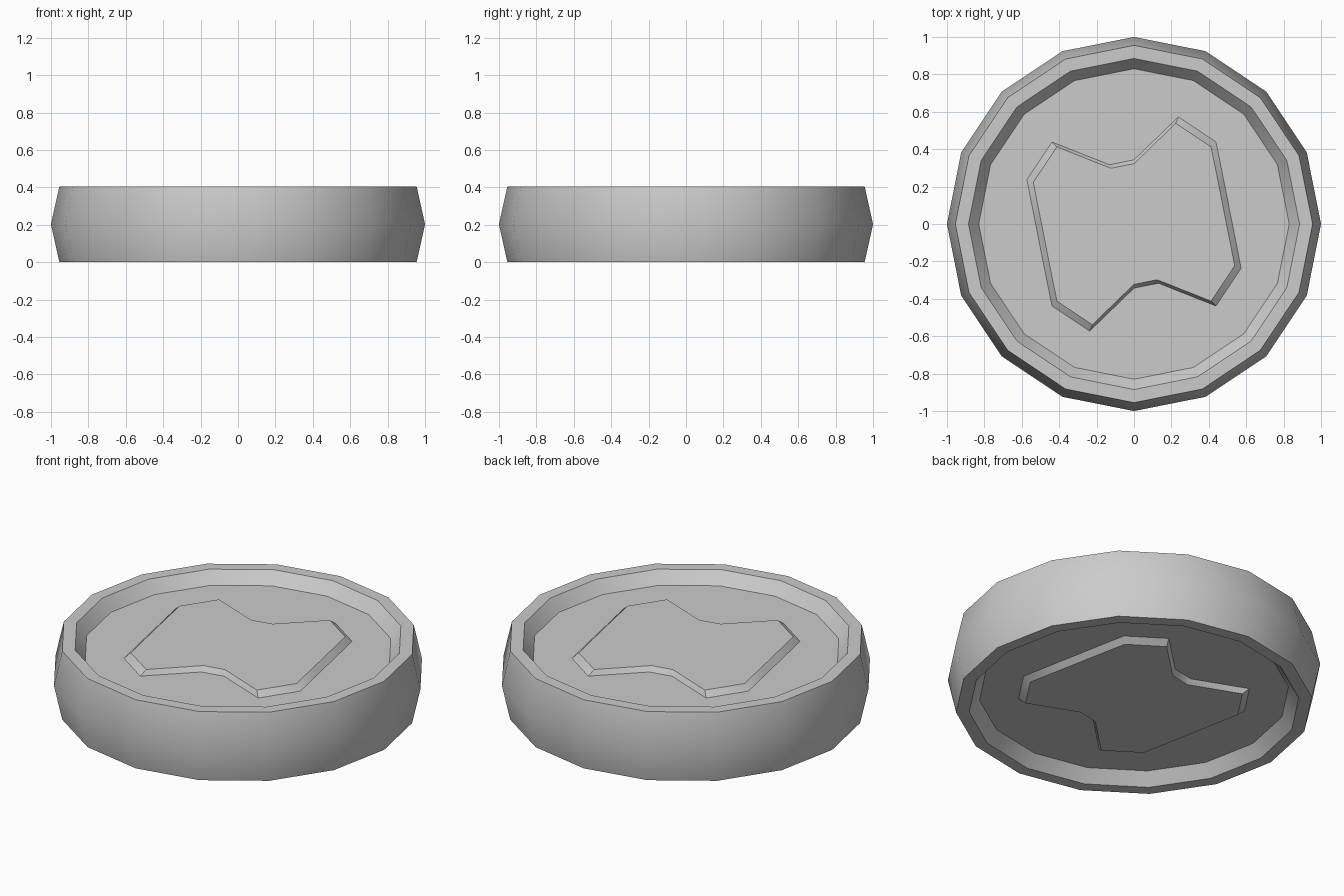
import bpy, bmesh, math

if "Cube" in bpy.data.objects:
    bpy.data.objects.remove(bpy.data.objects["Cube"])

SIDES = 16
HEIGHT = 0.405
MID = HEIGHT / 2

# Raised emblem radius at each of the 16 directions, repeating after half a turn
SIDE, TIP, NOTCH = 0.526, 0.62, 0.343
EMBLEM = [SIDE, SIDE, TIP, TIP, NOTCH, NOTCH, TIP, TIP] * 2


def ring(bm, radii, z):
    return [bm.verts.new((r * math.cos(2 * math.pi * i / SIDES),
                          r * math.sin(2 * math.pi * i / SIDES), z))
            for i, r in enumerate(radii)]


def bridge(bm, a, b):
    for i in range(SIDES):
        j = (i + 1) % SIDES
        bm.faces.new((a[i], a[j], b[j], b[i]))


# Half profile from the emblem top out to the mid edge: (radii, distance from mid plane)
half = [
    ([r * 0.94 for r in EMBLEM], MID - 0.04),   # emblem top
    (EMBLEM, MID - 0.07),                       # emblem foot
    ([0.83] * SIDES, MID - 0.07),               # recess floor
    ([0.885] * SIDES, MID),                     # rim inner edge
    ([0.955] * SIDES, MID),                     # rim outer edge
]

bm = bmesh.new()
profile = ([(r, MID + h) for r, h in half] + [([1.0] * SIDES, MID)]
           + [(r, MID - h) for r, h in reversed(half)])
rings = [ring(bm, r, z) for r, z in profile]
for a, b in zip(rings, rings[1:]):
    bridge(bm, a, b)
bm.faces.new(rings[0])
bm.faces.new(rings[-1])
bmesh.ops.recalc_face_normals(bm, faces=bm.faces)

mesh = bpy.data.meshes.new("coin")
bm.to_mesh(mesh)
bm.free()
coin = bpy.data.objects.new("coin", mesh)
bpy.context.collection.objects.link(coin)

# Smooth round edge, crisp rim and emblem
bpy.context.view_layer.objects.active = coin
coin.select_set(True)
bpy.ops.object.shade_smooth_by_angle(angle=math.radians(30))
